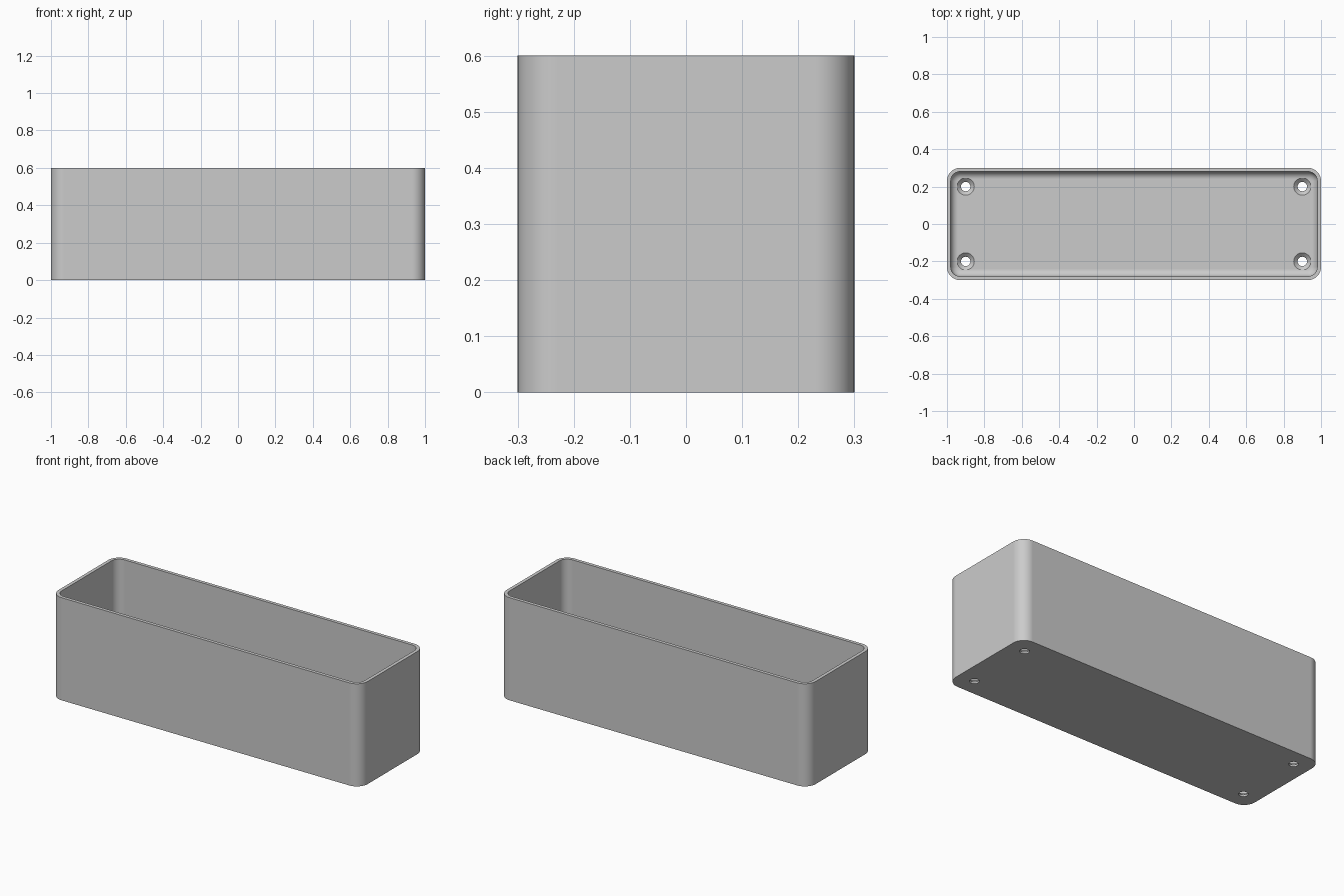
import bpy, bmesh, math

cube = bpy.data.objects.get("Cube")
if cube:
    bpy.data.objects.remove(cube, do_unlink=True)

HALF_X, HALF_Y, HEIGHT = 1.0, 0.3, 0.6
CORNER, WALL, FLOOR, FILLET = 0.07, 0.02, 0.03, 0.04
HOLE_R, SINK_R, SINK_DEPTH = 0.025, 0.046, 0.02
ARC_STEPS, FILLET_STEPS, HOLE_SIDES = 10, 8, 32

grey = bpy.data.materials.new("plain grey")
grey.use_nodes = True
colour = (0.6, 0.6, 0.6, 1)
grey.diffuse_color = colour
grey.node_tree.nodes["Principled BSDF"].inputs["Base Color"].default_value = colour


def rounded_ring(inset, z):
    """Rounded rectangle outline, moved inwards by inset."""
    r = CORNER - inset
    cx, cy = HALF_X - CORNER, HALF_Y - CORNER
    points = []
    for i, (sx, sy) in enumerate([(1, 1), (-1, 1), (-1, -1), (1, -1)]):
        for k in range(ARC_STEPS + 1):
            a = math.pi / 2 * (i + k / ARC_STEPS)
            points.append((sx * cx + r * math.cos(a), sy * cy + r * math.sin(a), z))
    return points


def round_ring(x, y, r, z):
    steps = [2 * math.pi * k / HOLE_SIDES for k in range(HOLE_SIDES)]
    return [(x + r * math.cos(a), y + r * math.sin(a), z) for a in steps]


def loft(bm, rings):
    """Skin a stack of rings and cap both ends."""
    rows = [[bm.verts.new(p) for p in ring] for ring in rings]
    n = len(rows[0])
    for low, high in zip(rows, rows[1:]):
        for k in range(n):
            j = (k + 1) % n
            bm.faces.new((low[k], low[j], high[j], high[k]))
    bm.faces.new(rows[0][::-1])
    bm.faces.new(rows[-1])


def make_object(name, bm):
    bmesh.ops.recalc_face_normals(bm, faces=bm.faces)
    mesh = bpy.data.meshes.new(name)
    bm.to_mesh(mesh)
    bm.free()
    obj = bpy.data.objects.new(name, mesh)
    mesh.materials.append(grey)
    bpy.context.collection.objects.link(obj)
    return obj


# Open tray: outer wall, rim, inner wall, filleted floor
rings = [rounded_ring(0, 0), rounded_ring(0, HEIGHT), rounded_ring(WALL, HEIGHT)]
for k in range(FILLET_STEPS + 1):
    a = math.pi / 2 * k / FILLET_STEPS
    rings.append(rounded_ring(WALL + FILLET * (1 - math.cos(a)),
                              FLOOR + FILLET * (1 - math.sin(a))))
bm = bmesh.new()
loft(bm, rings)
tray = make_object("tray", bm)

# Countersunk screw holes near the four corners
bm = bmesh.new()
for x in (-0.9, 0.9):
    for y in (-0.2, 0.2):
        profile = [(HOLE_R, -0.05), (HOLE_R, FLOOR - SINK_DEPTH),
                   (SINK_R, FLOOR), (SINK_R, FLOOR + 0.05)]
        loft(bm, [round_ring(x, y, r, z) for r, z in profile])
cutter = make_object("screw_hole_cutter", bm)
cutter.hide_render = True

cut = tray.modifiers.new("screw holes", 'BOOLEAN')
cut.operation = 'DIFFERENCE'
cut.solver = 'EXACT'
cut.object = cutter

for obj in bpy.context.selected_objects:
    obj.select_set(False)
bpy.context.view_layer.objects.active = tray
tray.select_set(True)
bpy.ops.object.modifier_apply(modifier=cut.name)
bpy.data.objects.remove(cutter, do_unlink=True)

# Smooth corners with crisp rims
bpy.ops.object.shade_smooth_by_angle(angle=math.radians(30))
weighted = tray.modifiers.new("even shading", 'WEIGHTED_NORMAL')
weighted.keep_sharp = True
